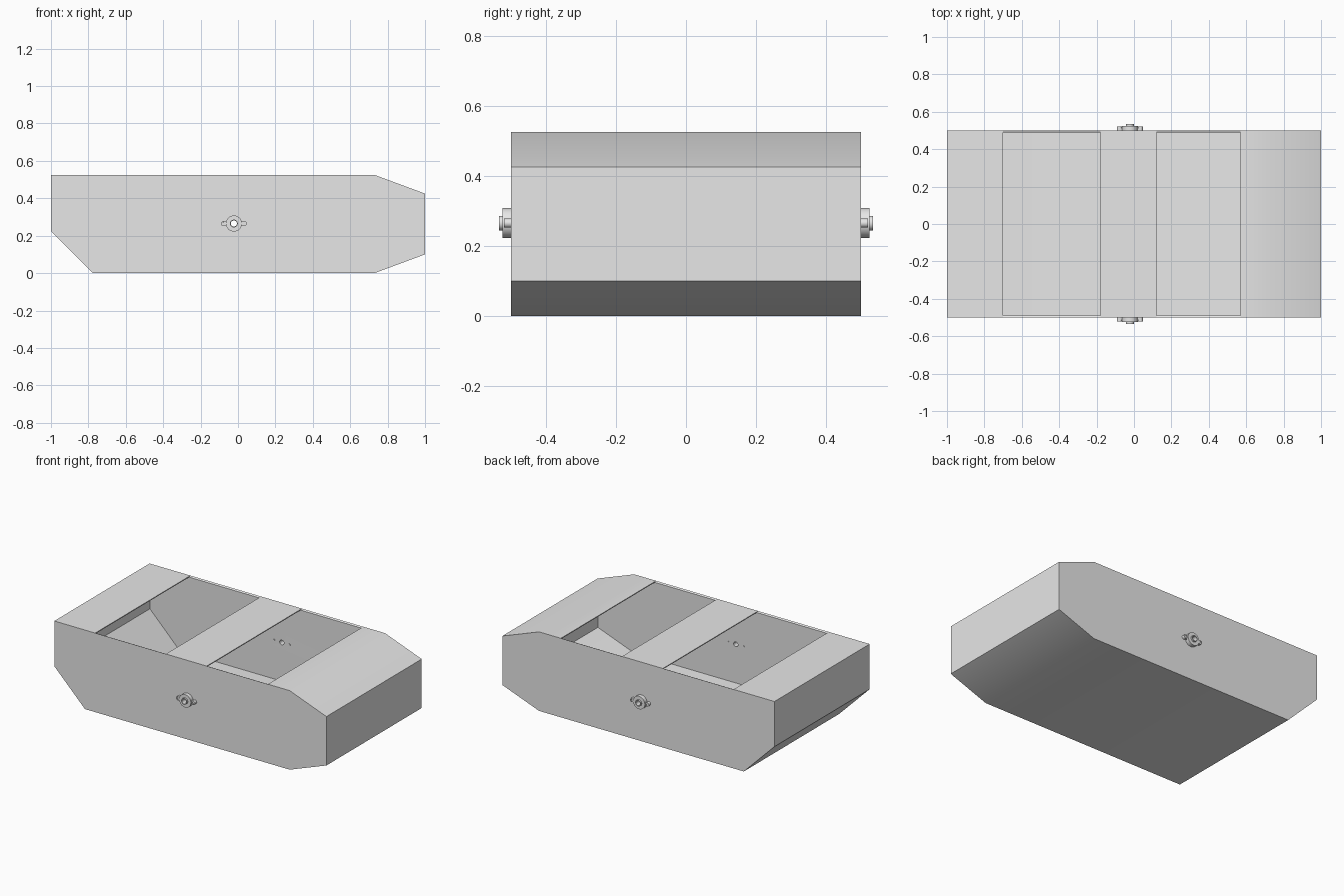
import bpy, bmesh
from math import pi, radians
from mathutils import Matrix, Vector

cube = bpy.data.objects.get("Cube")
if cube:
    bpy.data.objects.remove(cube)

grey = bpy.data.materials.new("light grey")
grey.use_nodes = True
grey.diffuse_color = (0.8, 0.8, 0.8, 1)
grey.node_tree.nodes["Principled BSDF"].inputs["Base Color"].default_value = (0.8, 0.8, 0.8, 1)

HALF_WIDTH, HEIGHT, WALL = 0.5, 0.525, 0.006
FIT_X, FIT_Z, EAR = -0.022, 0.265, 0.056


def make(name, bm, location=(0, 0, 0)):
    bmesh.ops.recalc_face_normals(bm, faces=bm.faces)
    mesh = bpy.data.meshes.new(name)
    bm.to_mesh(mesh)
    bm.free()
    mesh.materials.append(grey)
    ob = bpy.data.objects.new(name, mesh)
    ob.location = location
    bpy.context.collection.objects.link(ob)
    return ob


def activate(ob):
    bpy.ops.object.select_all(action='DESELECT')
    ob.select_set(True)
    bpy.context.view_layer.objects.active = ob


def smooth(ob):
    activate(ob)
    bpy.ops.object.shade_smooth_by_angle(angle=radians(30))


def lathe(name, profile, location, side, steps=32):
    """Turn a closed (radius, outward depth) profile about the y axis."""
    bm = bmesh.new()
    vs = [bm.verts.new((r, d * side, 0)) for r, d in profile]
    edges = [bm.edges.new((vs[i - 1], vs[i])) for i in range(len(vs))]
    bmesh.ops.spin(bm, geom=vs + edges, cent=(0, 0, 0), axis=(0, 1, 0),
                   angle=2 * pi, steps=steps)
    bmesh.ops.remove_doubles(bm, verts=bm.verts, dist=0.0001)
    ob = make(name, bm, location)
    smooth(ob)
    return ob


# Hull: extruded side outline, with two deck strips left open
outline = [(-1, 0.225), (-0.775, 0), (0.73, 0), (1, 0.1), (1, 0.425), (0.73, HEIGHT),
           (0.57, HEIGHT), (0.12, HEIGHT), (-0.18, HEIGHT), (-0.70, HEIGHT), (-1, HEIGHT)]
openings = (6, 8)
bm = bmesh.new()
front = [bm.verts.new((x, -HALF_WIDTH, z)) for x, z in outline]
back = [bm.verts.new((x, HALF_WIDTH, z)) for x, z in outline]
bm.faces.new(front)
bm.faces.new(back[::-1])
count = len(outline)
for i in range(count):
    j = (i + 1) % count
    if i not in openings:
        bm.faces.new((front[j], front[i], back[i], back[j]))
hull = make("hull", bm)
shell = hull.modifiers.new("shell", 'SOLIDIFY')
shell.thickness = WALL
shell.offset = -1
shell.use_even_offset = True

# Drain bore through both sides
bm = bmesh.new()
bmesh.ops.create_cone(bm, cap_ends=True, segments=32, radius1=0.016, radius2=0.016,
                      depth=1.2, matrix=Matrix.Rotation(pi / 2, 4, 'X'))
cutter = make("bore_cutter", bm, (FIT_X, 0, FIT_Z))
cutter.hide_render = True
bore = hull.modifiers.new("bore", 'BOOLEAN')
bore.object = cutter
bore.operation = 'DIFFERENCE'
bore.solver = 'EXACT'
activate(hull)
for name in ("shell", "bore"):
    bpy.ops.object.modifier_apply(modifier=name)
bpy.data.objects.remove(cutter)
smooth(hull)

# Drain fittings, one on each side
for label, side in (("front", -1), ("back", 1)):
    y = side * HALF_WIDTH
    lathe(label + "_drain_flange",
          [(0.016, -0.008), (0.016, 0.035), (0.021, 0.035), (0.021, 0.025),
           (0.043, 0.025), (0.043, 0), (0.019, 0), (0.019, -0.008)],
          (FIT_X, y, FIT_Z), side)
    for tag, dx in (("right", -EAR), ("left", EAR)):
        spot = (FIT_X + dx, y, FIT_Z)
        lathe(f"{label}_{tag}_ear", [(0.007, 0), (0.007, 0.02), (0.013, 0.02), (0.013, 0)],
              spot, side, 20)
        lathe(f"{label}_{tag}_screw", [(0, -0.012), (0, 0.016), (0.007, 0.016), (0.007, -0.012)],
              spot, side, 16)
        # Web joining the ear to the flange
        bm = bmesh.new()
        bmesh.ops.create_cube(bm, size=1)
        bmesh.ops.scale(bm, vec=Vector((0.012, 0.014, 0.024)), verts=bm.verts)
        make(f"{label}_{tag}_web", bm, (FIT_X + dx * 0.77, y + side * 0.007, FIT_Z))
